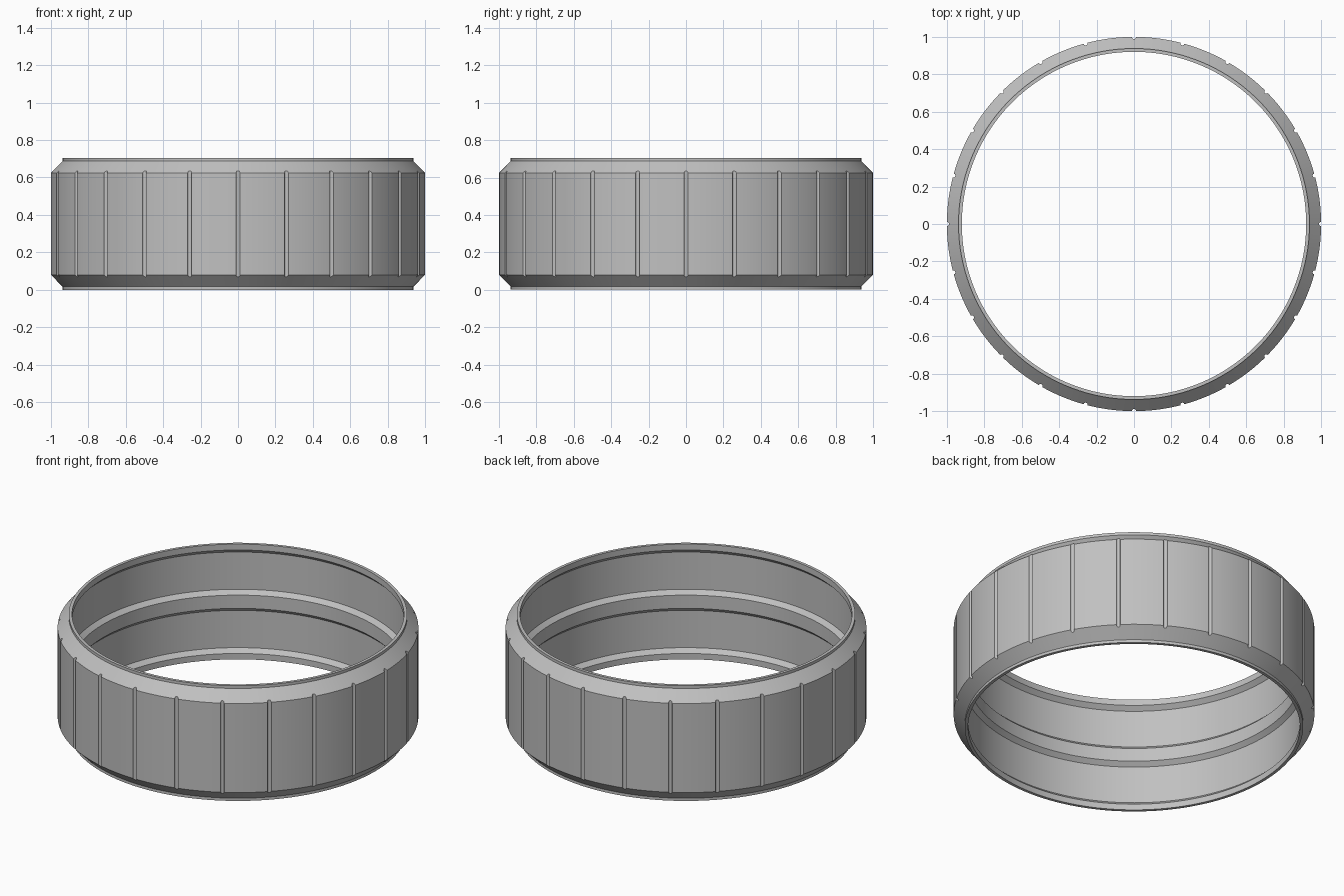
import bpy, bmesh, math
from mathutils import Matrix, Vector

cube = bpy.data.objects.get("Cube")
if cube:
    bpy.data.objects.remove(cube, do_unlink=True)

HEIGHT = 0.705
MID = HEIGHT / 2
GROOVES = 24
SEGMENTS = 192

grey = bpy.data.materials.new("satin grey")
grey.use_nodes = True
colour = (0.53, 0.53, 0.53, 1)
grey.diffuse_color = colour
grey.node_tree.nodes["Principled BSDF"].inputs["Base Color"].default_value = colour


def make_object(name, bm):
    mesh = bpy.data.meshes.new(name)
    bmesh.ops.recalc_face_normals(bm, faces=bm.faces)
    bm.to_mesh(mesh)
    bm.free()
    mesh.materials.append(grey)
    obj = bpy.data.objects.new(name, mesh)
    bpy.context.collection.objects.link(obj)
    return obj


# Lower half of the wall section (radius, height), from inner rib to outer wall
half = [(0.92, 0.312), (0.945, 0.288), (0.945, 0.06), (0.92, 0.036), (0.92, 0),
        (0.938, 0), (0.938, 0.017), (1, 0.08)]
section = half + [(r, HEIGHT - z) for r, z in reversed(half)]

# Ring body: the section swept round the vertical axis
bm = bmesh.new()
rings = []
for i in range(SEGMENTS):
    # half-step offset keeps groove centres off the mesh edges
    a = 2 * math.pi * (i + 0.5) / SEGMENTS
    rings.append([bm.verts.new((r * math.cos(a), r * math.sin(a), z)) for r, z in section])
n = len(section)
for i in range(SEGMENTS):
    here, there = rings[i], rings[(i + 1) % SEGMENTS]
    for j in range(n):
        k = (j + 1) % n
        bm.faces.new((here[j], there[j], there[k], here[k]))
ring = make_object("grip_ring", bm)

# Round-bottomed grip grooves cut into the outer wall
bm = bmesh.new()
for i in range(GROOVES):
    a = 2 * math.pi * i / GROOVES
    place = Matrix.Translation(Vector((math.cos(a), math.sin(a), MID)))
    bmesh.ops.create_cone(bm, cap_ends=True, segments=16, radius1=0.011, radius2=0.011,
                          depth=HEIGHT, matrix=place @ Matrix.Rotation(a, 4, "Z"))
cutter = make_object("groove_cutter", bm)
cutter.hide_render = True

cut = ring.modifiers.new("grooves", "BOOLEAN")
cut.operation = "DIFFERENCE"
cut.solver = "EXACT"
cut.object = cutter
bpy.ops.object.select_all(action="DESELECT")
bpy.context.view_layer.objects.active = ring
ring.select_set(True)
bpy.ops.object.modifier_apply(modifier=cut.name)
bpy.data.objects.remove(cutter, do_unlink=True)

bpy.ops.object.shade_smooth_by_angle(angle=math.radians(30))
